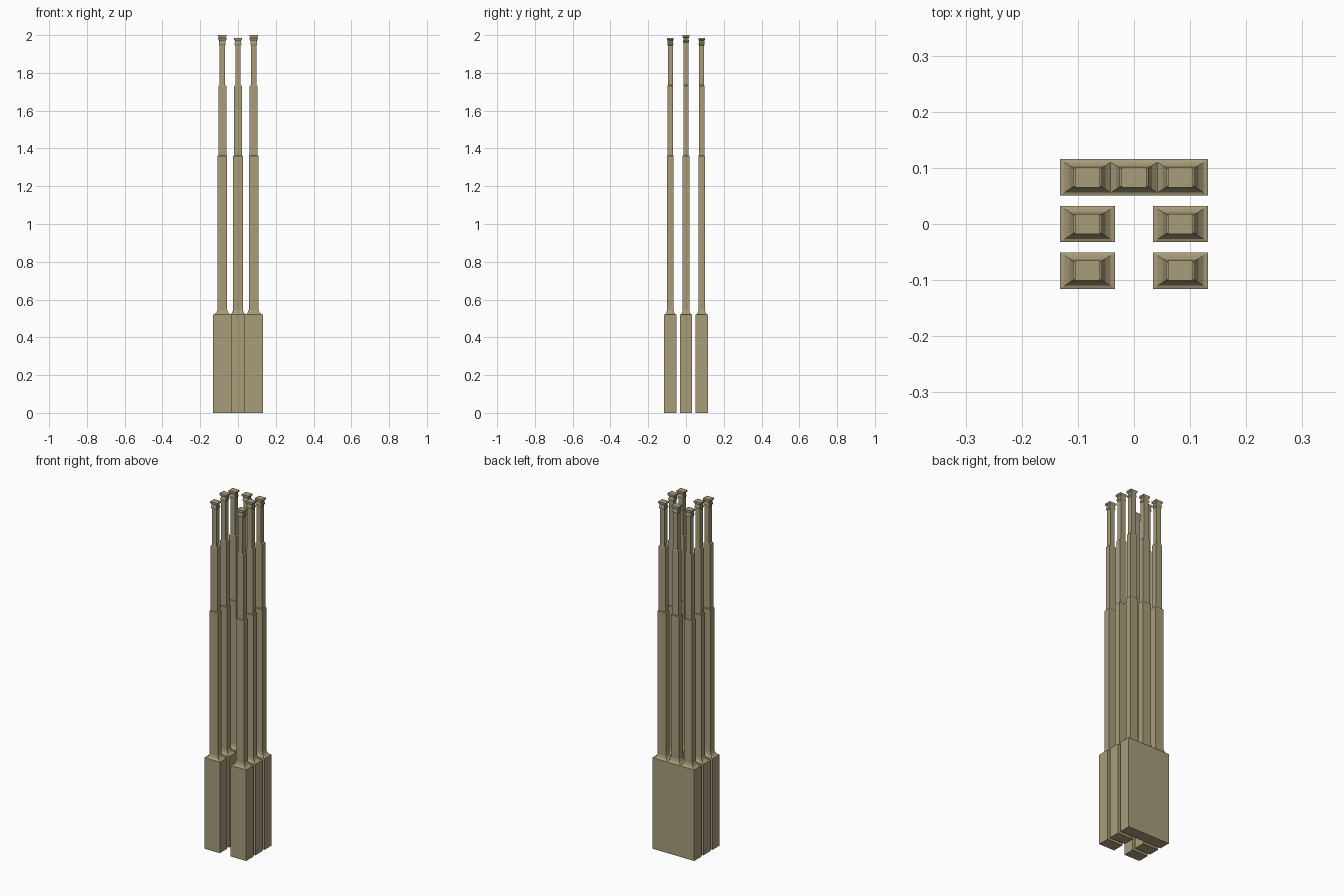
import bpy, bmesh

if "Cube" in bpy.data.objects:
    bpy.data.objects.remove(bpy.data.objects["Cube"])

stone = bpy.data.materials.new("sandstone")
stone.diffuse_color = (0.392, 0.337, 0.195, 1)
stone.use_nodes = True
stone.node_tree.nodes["Principled BSDF"].inputs["Base Color"].default_value = stone.diffuse_color


def tower(name, cx, cy, lift):
    """Stack of rectangular rings (half x, half y, z) bridged into one stepped tower."""
    rings = [
        (.049, .0325, 0), (.049, .0325, .52),            # plinth
        (.041, .027, .522), (.032, .021, .53),           # sloped shoulder
        (.026, .0175, .545), (.026, .0175, 1.36),        # lower shaft
        (.021, .0145, 1.363), (.021, .0145, 1.73),       # middle shaft
        (.0145, .0135, 1.735), (.0145, .0135, 1.945 + lift),  # upper shaft
        (.018, .016, 1.95 + lift), (.018, .016, 1.957 + lift),  # collar
        (.0155, .014, 1.96 + lift), (.0155, .014, 1.97 + lift),  # neck
        (.022, .018, 1.976 + lift), (.022, .018, 1.985 + lift),  # cap slab
    ]
    bm = bmesh.new()
    prev = None
    for hx, hy, z in rings:
        loop = [bm.verts.new((cx + sx * hx, cy + sy * hy, z))
                for sx, sy in ((-1, -1), (1, -1), (1, 1), (-1, 1))]
        if prev is None:
            bm.faces.new(loop[::-1])
        else:
            for i in range(4):
                j = (i + 1) % 4
                bm.faces.new((prev[i], prev[j], loop[j], loop[i]))
        prev = loop
    bm.faces.new(prev)
    me = bpy.data.meshes.new(name)
    bm.to_mesh(me)
    bm.free()
    me.materials.append(stone)
    bpy.context.collection.objects.link(bpy.data.objects.new(name, me))


# U-shaped group: two side rows plus a tower closing the back
S = .083
for row, y in (("front", -S), ("middle", 0), ("back", S)):
    for side, x in (("left", -S), ("right", S)):
        tower(f"{row}_{side}_tower", x, y, .015 if y == 0 else 0)
tower("back_center_tower", 0, S, 0)
